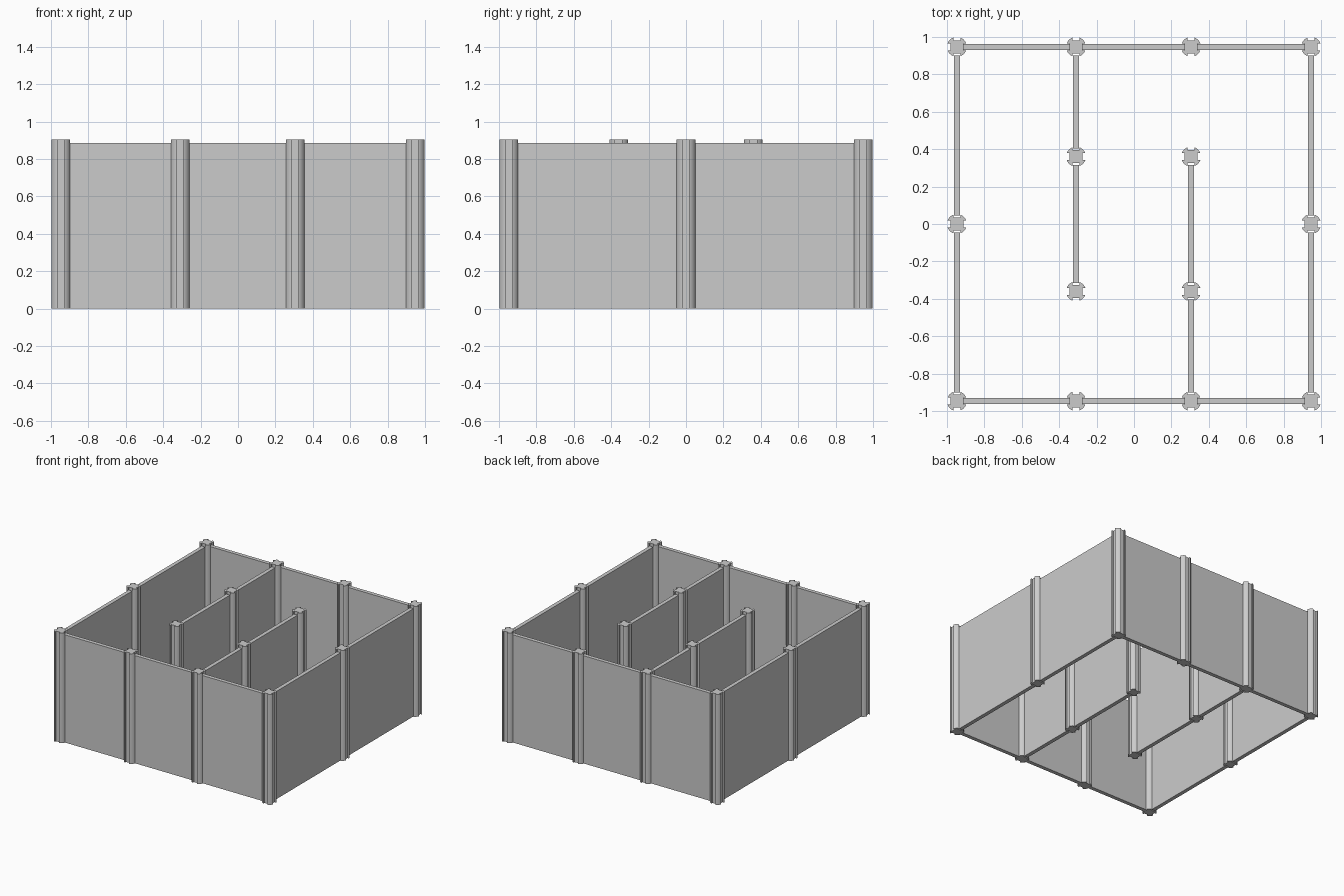
import bpy, bmesh, math

if "Cube" in bpy.data.objects:
    bpy.data.objects.remove(bpy.data.objects["Cube"])

R, SLOT, DEPTH = 0.053, 0.019, 0.035   # post radius, slot half width, slot floor
POST_H, WALL_H, WALL_T = 0.905, 0.885, 0.032
XL, XR, E, YM = -0.31, 0.305, 0.947, 0.36


def post_profile():
    # one rounded lobe plus its slot corner, turned four times
    a0 = math.asin(SLOT / R)
    a1 = math.pi / 2 - a0
    quarter = [(DEPTH, SLOT)]
    quarter += [(R * math.cos(a0 + (a1 - a0) * i / 8),
                 R * math.sin(a0 + (a1 - a0) * i / 8)) for i in range(9)]
    quarter.append((SLOT, DEPTH))
    pts = []
    for k in range(4):
        for x, y in quarter:
            for _ in range(k):
                x, y = -y, x
            pts.append((x, y))
    return pts


def extrude(name, pts, height, loc):
    bm = bmesh.new()
    face = bm.faces.new([bm.verts.new((x, y, 0)) for x, y in pts])
    res = bmesh.ops.extrude_face_region(bm, geom=[face])
    top = [v for v in res["geom"] if isinstance(v, bmesh.types.BMVert)]
    bmesh.ops.translate(bm, verts=top, vec=(0, 0, height))
    bmesh.ops.recalc_face_normals(bm, faces=bm.faces[:])
    mesh = bpy.data.meshes.new(name)
    bm.to_mesh(mesh)
    bm.free()
    obj = bpy.data.objects.new(name, mesh)
    obj.location = (loc[0], loc[1], 0)
    bpy.context.collection.objects.link(obj)
    return obj


def wall(name, a, b):
    # panel between two neighbouring posts, ends tucked into the slots
    along_x = a[1] == b[1]
    gap = DEPTH if along_x else 0.045
    half = (abs(b[0] - a[0]) + abs(b[1] - a[1])) / 2 - gap
    hx, hy = (half, WALL_T / 2) if along_x else (WALL_T / 2, half)
    extrude(name, [(-hx, -hy), (hx, -hy), (hx, hy), (-hx, hy)], WALL_H,
            ((a[0] + b[0]) / 2, (a[1] + b[1]) / 2))


# Slotted posts
spots = [(x, y) for x in (-E, XL, XR, E) for y in (-E, E)]
spots += [(-E, 0), (E, 0)]
spots += [(x, y) for x in (XL, XR) for y in (-YM, YM)]
profile = post_profile()
for s in spots:
    post = extrude("post", profile, POST_H, s)
    bpy.ops.object.select_all(action='DESELECT')
    post.select_set(True)
    bpy.context.view_layer.objects.active = post
    bpy.ops.object.shade_smooth_by_angle(angle=math.radians(30))

# Wall panels: runs of consecutive posts
runs = {
    "front_wall": [(x, -E) for x in (-E, XL, XR, E)],
    "back_wall": [(x, E) for x in (-E, XL, XR, E)],
    "left_wall": [(-E, y) for y in (-E, 0, E)],
    "right_wall": [(E, y) for y in (-E, 0, E)],
    "left_divider": [(XL, y) for y in (-YM, YM, E)],
    "right_divider": [(XR, y) for y in (-E, -YM, YM)],
}
for name, pts in runs.items():
    for a, b in zip(pts, pts[1:]):
        wall(name, a, b)
